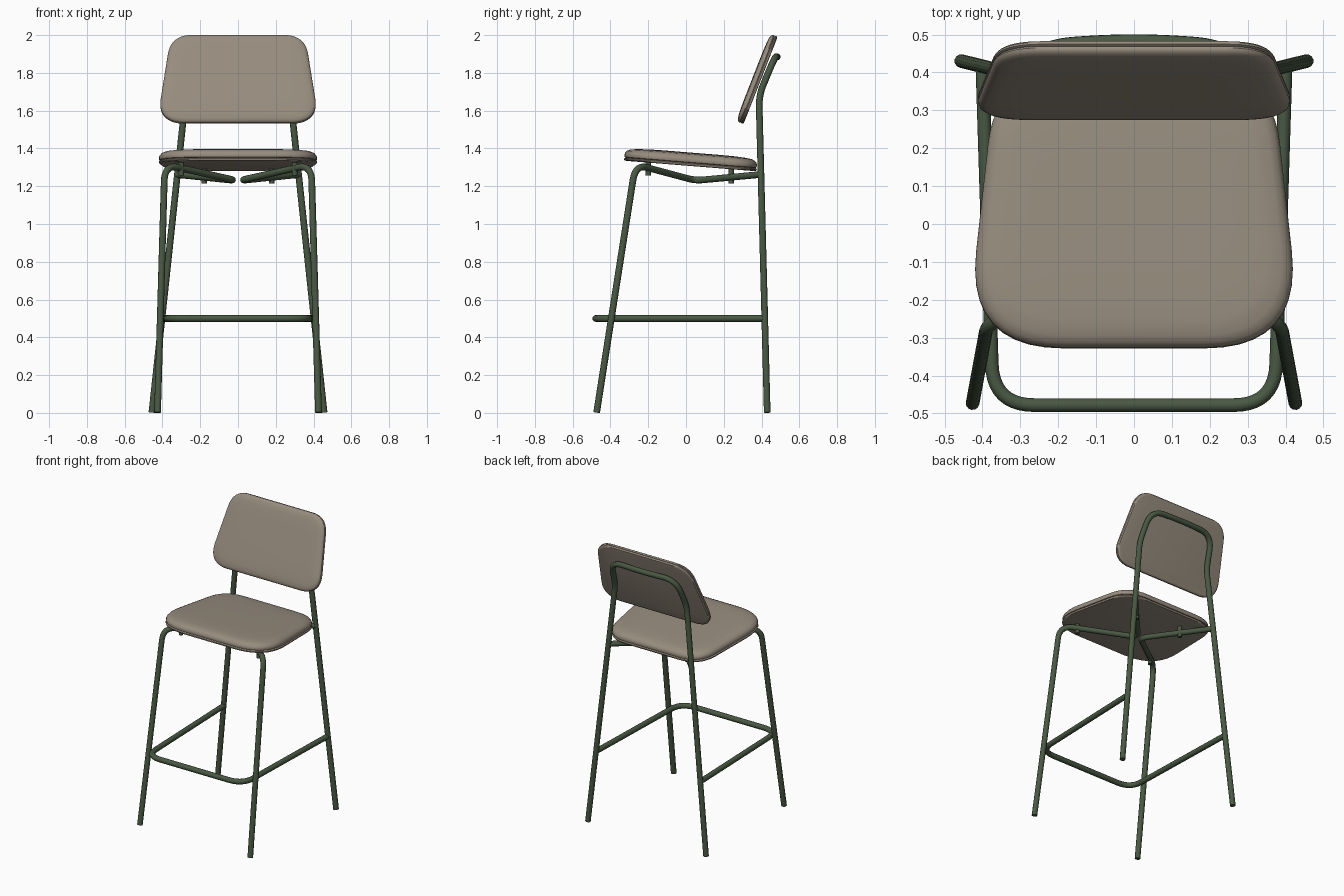
import bpy
import bmesh
from mathutils import Vector, Matrix

old = bpy.data.objects.get("Cube")
if old:
    bpy.data.objects.remove(old, do_unlink=True)

TUBE = 0.018


def material(name, rgb):
    mat = bpy.data.materials.new(name)
    mat.use_nodes = True
    mat.diffuse_color = (*rgb, 1)
    mat.node_tree.nodes["Principled BSDF"].inputs["Base Color"].default_value = (*rgb, 1)
    return mat


fabric = material("taupe upholstery", (0.31, 0.265, 0.21))
metal = material("dark green metal", (0.066, 0.098, 0.056))


def rounded(points, cuts, closed=False, steps=10):
    """Round every corner of a path, starting at the given distance from it."""
    pts = [Vector(p) for p in points]
    n, out = len(pts), []
    for i, p in enumerate(pts):
        if cuts[i] == 0 or (not closed and i in (0, n - 1)):
            out.append(p)
            continue
        a = p + (pts[i - 1] - p).normalized() * cuts[i]
        b = p + (pts[(i + 1) % n] - p).normalized() * cuts[i]
        for k in range(steps + 1):
            t = k / steps
            out.append(a * (1 - t) ** 2 + p * 2 * t * (1 - t) + b * t * t)
    return out


def finish(obj, mat, angle=0.7):
    obj.data.materials.clear()
    obj.data.materials.append(mat)
    bpy.ops.object.select_all(action="DESELECT")
    obj.select_set(True)
    bpy.context.view_layer.objects.active = obj
    bpy.ops.object.shade_smooth_by_angle(angle=angle)


def tube(name, points, cuts):
    """Round metal tube swept along a path with rounded bends."""
    path = rounded(points, cuts)
    curve = bpy.data.curves.new(name, "CURVE")
    curve.dimensions = "3D"
    curve.bevel_depth = TUBE
    curve.bevel_resolution = 4
    curve.use_fill_caps = True
    spline = curve.splines.new("POLY")
    spline.points.add(len(path) - 1)
    for sp, p in zip(spline.points, path):
        sp.co = (*p, 1)
    obj = bpy.data.objects.new(name, curve)
    bpy.context.collection.objects.link(obj)
    bpy.ops.object.select_all(action="DESELECT")
    obj.select_set(True)
    bpy.context.view_layer.objects.active = obj
    bpy.ops.object.convert(target="MESH")
    obj = bpy.context.view_layer.objects.active
    for v in obj.data.vertices:
        v.co.z = max(v.co.z, 0)
    finish(obj, metal)
    return obj


def pad(name, outline, layers, frame):
    """Stack inset copies of an outline into a closed, soft-edged slab."""
    xs, ys = [p.x for p in outline], [p.y for p in outline]
    cy = (min(ys) + max(ys)) / 2
    hx, hy = max(xs), (max(ys) - min(ys)) / 2
    bm = bmesh.new()
    rings = []
    for inset, h in layers:
        rings.append([bm.verts.new((p.x * (1 - inset / hx),
                                    cy + (p.y - cy) * (1 - inset / hy), h))
                      for p in outline])
    n = len(outline)
    for lo, hi in zip(rings, rings[1:]):
        for i in range(n):
            j = (i + 1) % n
            bm.faces.new((lo[i], lo[j], hi[j], hi[i]))
    bm.faces.new(rings[-1])
    bm.faces.new(rings[0][::-1])
    bmesh.ops.recalc_face_normals(bm, faces=bm.faces)
    bm.transform(frame)
    mesh = bpy.data.meshes.new(name)
    bm.to_mesh(mesh)
    bm.free()
    obj = bpy.data.objects.new(name, mesh)
    bpy.context.collection.objects.link(obj)
    finish(obj, fabric)


def mirror_outline(half, cuts):
    """Closed outline from its right half, listed counter-clockwise."""
    pts = half + [(-x, y) for x, y in reversed(half) if x]
    return rounded([(x, y, 0) for x, y in pts], cuts + cuts[::-1], closed=True)


def basis(x, y, z, origin):
    return Matrix.Translation(origin) @ Matrix((x, y, z)).transposed().to_4x4()


SHELL = [(0.015, 0), (0.004, 0.002), (0, 0.007), (0, 0.012), (0.005, 0.016)]


def cushion(base, thick, soft):
    profile = [(0.012, 0), (0.003, 0.08), (0, 0.25), (0.003, 0.48), (0.012, 0.68),
               (0.03, 0.84), (0.07, 0.93), (0.13, 0.98), (0.2, 1)]
    return [(i * soft, base + h * thick) for i, h in profile]


# Seat: thin shell below, soft cushion above, tilted down to the back
seat_outline = mirror_outline([(0.445, -0.33), (0.367, 0.375)], [0.26, 0.16])
across = Vector((1, 0, 0))
run = Vector((0, 1, -0.08)).normalized()
seat_frame = basis(across, run, across.cross(run), (0, 0, 1.309))
pad("seat_shell", seat_outline, SHELL, seat_frame)
pad("seat_cushion", seat_outline, cushion(0.015, 0.056, 1), seat_frame)

# Backrest: same build, leaning back, facing forward
back_outline = mirror_outline([(0.428, 0.022), (0.355, 0.51)], [0.13, 0.11])
for p in back_outline:
    if p.y < 0.1:
        p.y -= 0.022 * max(0, 1 - (p.x / 0.4) ** 2)
rise = Vector((0, 0.364, 0.931)).normalized()
back_frame = basis(across, rise, across.cross(rise), (0, 0.3, 1.517))
pad("backrest_shell", back_outline, SHELL, back_frame)
pad("backrest_cushion", back_outline, cushion(0.015, 0.03, 0.7), back_frame)

# Rear frame: both back legs and the hoop behind the backrest in one tube
leg = [(0.456, 0.43, 0.002), (0.276, 0.386, 1.68), (0.25, 0.47, 1.885)]
tube("rear_legs_and_hoop",
     leg + [(0, 0.487, 1.885)] + [(-x, y, z) for x, y, z in leg[::-1]],
     [0, 0.06, 0.1, 0.13, 0.1, 0.06, 0])

# Front legs folding under the seat to the centre and out to the rear legs
for side, s in (("left", 1), ("right", -1)):
    tube("front_leg_" + side,
         [(0.426 * s, -0.473, 0.002), (0.388 * s, -0.268, 1.315),
          (0.008 * s, 0.05, 1.23), (0.322 * s, 0.395, 1.262)],
         [0, 0.09, 0.06, 0])
    # Mounting pegs between tubes and seat
    for end, x, y, low, high in (("front", 0.3, -0.2, 1.257, 1.33),
                                 ("rear", 0.178, 0.24, 1.215, 1.295)):
        bpy.ops.mesh.primitive_cylinder_add(
            vertices=16, radius=0.014, depth=high - low,
            location=(x * s, y, (low + high) / 2))
        peg = bpy.context.object
        peg.name = "seat_peg_" + end + "_" + side
        finish(peg, metal)

# Footrest: U-shaped tube around the front legs
tube("footrest",
     [(0.4, 0.413, 0.5), (0.372, -0.478, 0.5), (-0.372, -0.478, 0.5), (-0.4, 0.413, 0.5)],
     [0, 0.11, 0.11, 0])
